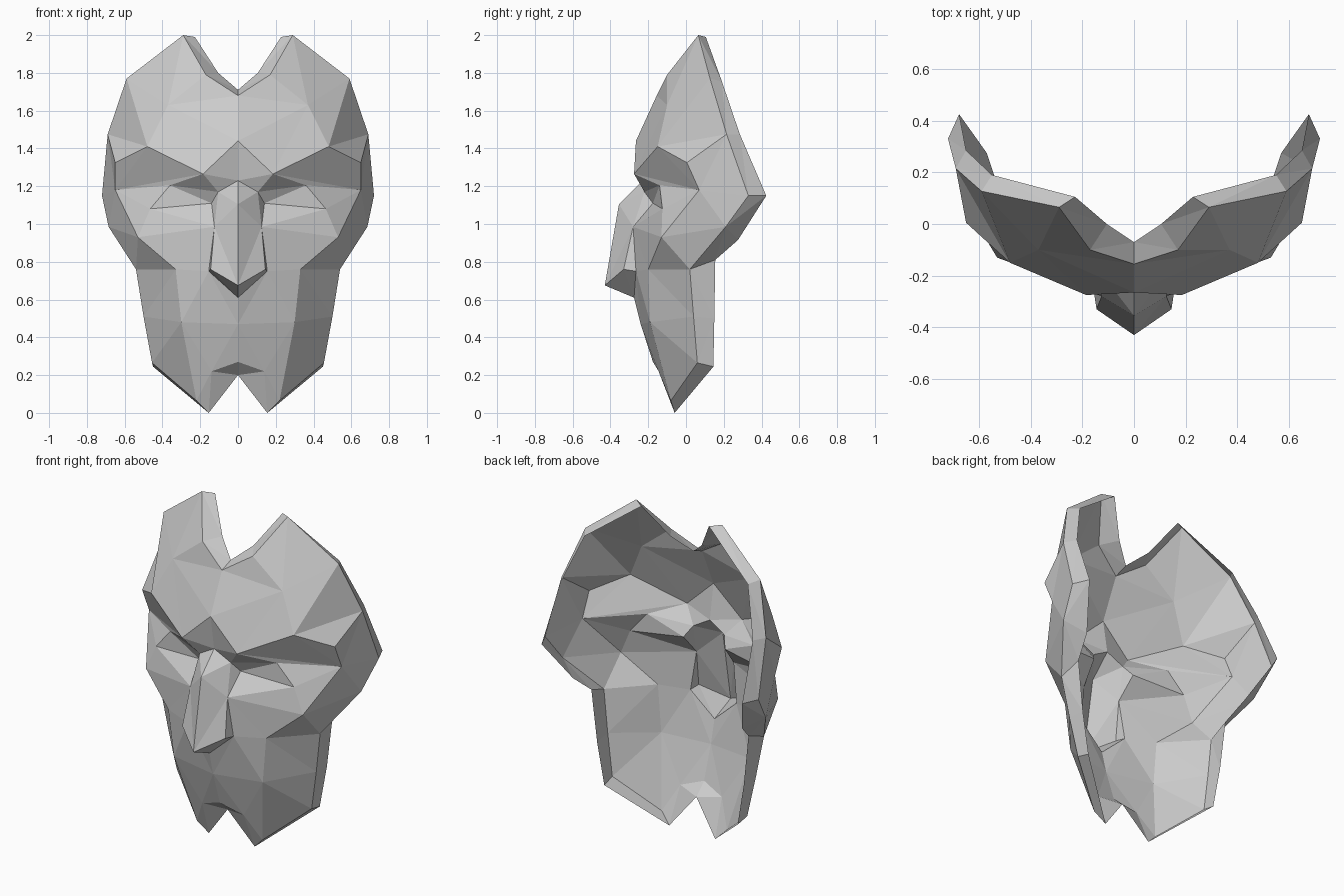
import bpy, bmesh
from mathutils import Vector as V

if "Cube" in bpy.data.objects:
    bpy.data.objects.remove(bpy.data.objects["Cube"])

bm = bmesh.new()


def face(pts):
    """Add a triangle and its mirror image."""
    if len({tuple(p) for p in pts}) < 3:
        return
    bm.faces.new([bm.verts.new(p) for p in pts])
    bm.faces.new([bm.verts.new((-p[0], p[1], p[2])) for p in reversed(pts)])


def bridge(a, b):
    """Join two profiles with triangles, always taking the shorter diagonal."""
    i = j = 0
    while i < len(a) - 1 or j < len(b) - 1:
        step_a = j == len(b) - 1 or (
            i < len(a) - 1 and (a[i + 1] - b[j]).length <= (a[i] - b[j + 1]).length)
        if step_a:
            face([a[i], b[j], a[i + 1]])
            i += 1
        else:
            face([a[i], b[j], b[j + 1]])
            j += 1


def fan(centre, *pts):
    bridge([centre], list(pts))


def profile(*pts):
    return [V(p) for p in pts]


# profiles run from the centre line out to the rim
crown = profile((0, -.155, 1.68), (.17, -.10, 1.79), (.29, .065, 2), (.59, .127, 1.77), (.69, .215, 1.475))
forehead = [crown[0], V((.37, -.10, 1.63))]
brow = profile((0, -.265, 1.44), (.185, -.275, 1.265), (.48, -.15, 1.41), (.65, .005, 1.325))
lid = profile((.105, -.22, 1.17), (.36, -.14, 1.205), (.65, .07, 1.18))
ear = V((.72, .33, 1.15))
cheek = profile((.14, -.175, 1.11), (.465, -.125, 1.08))
temple = V((.685, .21, .985))
ridge = profile((0, -.23, 1.23), (0, -.355, 1.105), (0, -.43, .675))
nose_side = [lid[0]] + profile((.125, -.28, .985), (.145, -.33, .76))
low_cheek = [nose_side[1], V((.53, -.13, .93)), temple]
jaw = profile((.155, -.265, .75), (.33, -.20, .76), (.54, .02, .76))
nose_base = V((0, -.275, .61))
mouth = profile((0, -.24, .47), (.30, -.19, .48), (.50, .04, .51))
chin = profile((0, -.175, .27), (.14, -.145, .22), (.22, -.08, .065), (.455, .06, .265))
chin_notch = profile((0, -.10, .20), (.155, -.06, 0))

# forehead and brows
bridge(crown[:4], forehead)
bridge(forehead, brow[:3])
fan(brow[2], forehead[1], crown[3], crown[4], brow[3])
bridge(brow[:2], [ridge[0], lid[0]])
# eye recess and temple
fan(lid[2], brow[1], brow[2], brow[3])
fan(brow[1], lid[0], lid[1], lid[2])
bridge([crown[-1], ear], [brow[-1], lid[-1]])
# cheeks
fan(lid[2], ear, temple, low_cheek[1], cheek[1], lid[1])
fan(cheek[1], lid[1], cheek[0])
fan(lid[0], lid[1], cheek[0], nose_side[1])
bridge(cheek, low_cheek[:2])
bridge(low_cheek, jaw)
# nose
bridge(ridge, nose_side)
bridge(nose_side[1:], [jaw[0]])
bridge([ridge[-1], nose_side[-1]], [nose_base, jaw[0]])
# jaw and split chin
bridge([nose_base] + jaw, mouth)
bridge(mouth, chin)
bridge(chin[:3], chin_notch)

# turned-back rim all the way round the edge
rim = crown + [ear, temple, jaw[-1], mouth[-1], chin[3], chin[2]]
back = profile((0, -.07, 1.71), (.105, 0, 1.80), (.228, .105, 1.99), (.55, .19, 1.755),
               (.65, .285, 1.475), (.677, .425, 1.15), (.57, .275, .915), (.53, .155, .81),
               (.495, .15, .50), (.45, .145, .245), (.155, -.06, 0))
for k in range(len(rim) - 1):
    bridge(rim[k:k + 2], back[k:k + 2])

bmesh.ops.remove_doubles(bm, verts=bm.verts[:], dist=.0005)
bmesh.ops.recalc_face_normals(bm, faces=bm.faces[:])
if sum(f.normal.y * f.calc_area() for f in bm.faces) > 0:
    bmesh.ops.reverse_faces(bm, faces=bm.faces[:])

mesh = bpy.data.meshes.new("face_mask")
bm.to_mesh(mesh)
bm.free()
bpy.context.collection.objects.link(bpy.data.objects.new("face_mask", mesh))
